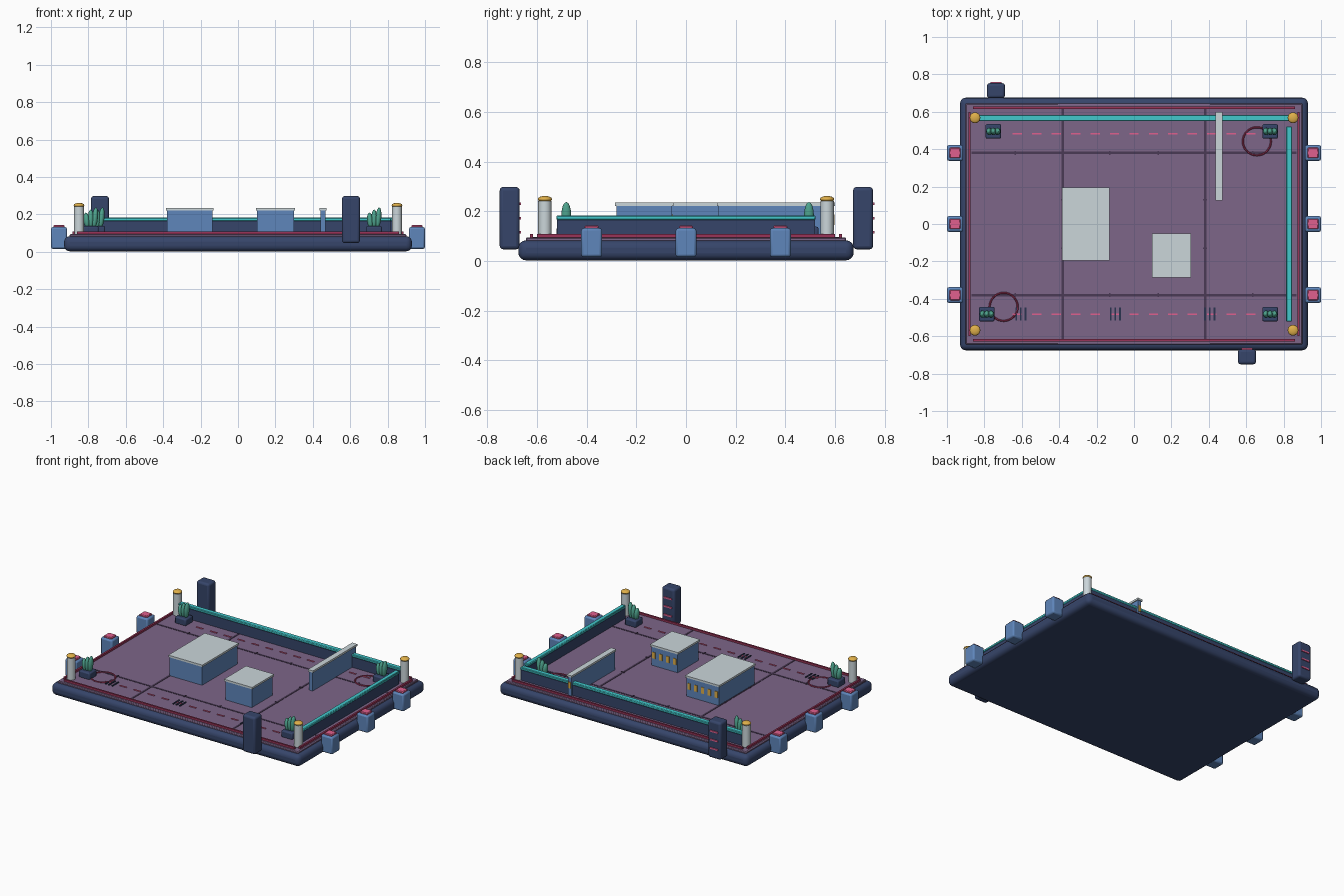
import bpy, math

if "Cube" in bpy.data.objects:
    bpy.data.objects.remove(bpy.data.objects["Cube"])

def mat(name, hexcol):
    m = bpy.data.materials.new(name)
    c = [int(hexcol[i:i + 2], 16) / 255 for i in (0, 2, 4)]
    m.diffuse_color = [((v + 0.055) / 1.055) ** 2.4 for v in c] + [1]
    m.use_nodes = True
    m.node_tree.nodes["Principled BSDF"].inputs["Base Color"].default_value = m.diffuse_color
    return m

NAVY, PLUM, SEAM = mat("navy", "36456A"), mat("plum", "7D6689"), mat("seam", "4A3A55")
BLUE, PALE, TEAL = mat("blue", "5F86BB"), mat("pale", "CBD6DA"), mat("teal", "42C8CC")
GREEN, GOLD, PINK = mat("green", "4FA58F"), mat("gold", "E0B04A"), mat("pink", "E0608F")
RED, DARK = mat("red", "9A3458"), mat("dark", "2A3350")
DECK = 0.095

def smooth(ob):
    bpy.ops.object.shade_smooth_by_angle(angle=math.radians(35))
    return ob

def finish(name, m):
    ob = bpy.context.object
    ob.name = name
    ob.data.materials.append(m)
    return ob

# box given by its x, y and z ranges
def box(name, x0, x1, y0, y1, z0, z1, m, bevel=0, seg=2):
    bpy.ops.mesh.primitive_cube_add(size=1, location=((x0 + x1) / 2, (y0 + y1) / 2, (z0 + z1) / 2))
    ob = finish(name, m)
    ob.scale = (x1 - x0, y1 - y0, z1 - z0)
    bpy.ops.object.transform_apply(location=False, rotation=False, scale=True)
    if bevel:
        b = ob.modifiers.new("bevel", 'BEVEL')
        b.width, b.segments = bevel, seg
        smooth(ob)
    return ob

def cbox(name, x, y, w, d, z0, z1, m, bevel=0, seg=2):
    return box(name, x - w / 2, x + w / 2, y - d / 2, y + d / 2, z0, z1, m, bevel, seg)

# base slab and deck
box("base", -0.93, 0.93, -0.675, 0.675, 0.003, 0.083, NAVY, 0.03, 4)
box("deck", -0.9, 0.9, -0.645, 0.645, 0.07, DECK, PLUM, 0.005, 1)

# deck seams and small tile marks
for s in (-0.38, 0.38):
    cbox("seam_long", 0, s, 1.74, 0.013, DECK - 0.01, DECK + 0.002, SEAM)
    cbox("seam_cross", s, 0, 0.013, 1.23, DECK - 0.01, DECK + 0.002, SEAM)
    for x in (-0.635, -0.13, 0.13, 0.635):
        cbox("seam_mark", x, s, 0.008, 0.022, DECK - 0.01, DECK + 0.004, SEAM)
    for y in (-0.13, 0.13):
        cbox("seam_mark", s, y, 0.022, 0.008, DECK - 0.01, DECK + 0.004, SEAM)

# border trim and lane dashes
for s in (-1, 1):
    cbox("border_long", 0, s * 0.622, 1.72, 0.012, DECK - 0.005, 0.108, RED)
    cbox("border_short", s * 0.88, 0, 0.012, 1.2, DECK - 0.005, 0.108, RED)
    for i in range(13):
        cbox("lane_dash", (i - 6) * 0.104, s * 0.482, 0.05, 0.009, DECK - 0.005, DECK + 0.004, PINK)

# floor rings
for x, y in ((0.657, 0.442), (-0.697, -0.443)):
    bpy.ops.mesh.primitive_torus_add(location=(x, y, DECK + 0.001), major_radius=0.075,
                                     minor_radius=0.005, major_segments=32, minor_segments=6)
    smooth(finish("floor_ring", RED))

# floor vents
for x in (-0.605, -0.1, 0.405):
    for i in (-1, 0, 1):
        cbox("vent_bar", x + i * 0.025, -0.482, 0.009, 0.07, DECK - 0.005, DECK + 0.005, DARK)

# buildings with roof plates and windows on the back face
def building(x0, x1, y0, y1, windows):
    box("building_body", x0 + 0.006, x1 - 0.006, y0 + 0.006, y1 - 0.006, DECK - 0.005, 0.223, BLUE)
    box("building_roof", x0, x1, y0, y1, 0.222, 0.235, PALE)
    step = (x1 - x0) / windows
    for i in range(windows):
        cbox("window", x0 + step * (i + 0.5), y1 - 0.006, min(0.022, step * 0.5), 0.008, 0.145, 0.187, GOLD)

building(-0.385, -0.13, -0.195, 0.195, 5)
building(0.095, 0.305, -0.285, -0.05, 4)
building(0.435, 0.473, 0.125, 0.6, 1)

# back and right walls with teal rails
box("back_wall", -0.83, 0.83, 0.552, 0.582, DECK - 0.005, 0.165, NAVY)
box("back_rail", -0.832, 0.832, 0.55, 0.584, 0.165, 0.183, TEAL, 0.004, 1)
box("right_wall", 0.816, 0.842, -0.52, 0.52, DECK - 0.005, 0.165, NAVY)
box("right_rail", 0.814, 0.845, -0.522, 0.522, 0.165, 0.183, TEAL, 0.004, 1)

# corner pillars with gold caps
for x in (-0.85, 0.85):
    for y in (-0.568, 0.568):
        bpy.ops.mesh.primitive_cylinder_add(vertices=12, radius=0.027, depth=0.15, location=(x, y, 0.167))
        smooth(finish("corner_pillar", PALE))
        bpy.ops.mesh.primitive_uv_sphere_add(segments=16, ring_count=8, radius=1, location=(x, y, 0.249))
        cap = finish("pillar_cap", GOLD)
        cap.scale = (0.029, 0.029, 0.013)
        smooth(cap)

# planters with leaf clumps
for x, y in ((-0.752, 0.495), (0.728, 0.495), (-0.787, -0.482), (0.728, -0.482)):
    cbox("planter", x, y, 0.083, 0.078, DECK - 0.005, 0.138, NAVY, 0.008)
    for dx, top in ((-0.022, 0.21), (0, 0.226), (0.022, 0.238)):
        h = (top - 0.125) / 2
        bpy.ops.mesh.primitive_uv_sphere_add(segments=12, ring_count=8, radius=1, location=(x + dx, y, 0.125 + h))
        leaf = finish("leaf", GREEN)
        leaf.scale = (0.016, 0.02, h)
        leaf.rotation_euler.y = 0.1 * dx / 0.022
        smooth(leaf)

# side bumpers with pink caps
for x in (-0.957, 0.957):
    for y in (-0.38, 0, 0.38):
        cbox("side_bumper", x, y, 0.086, 0.084, 0.016, 0.132, BLUE, 0.01)
        cbox("bumper_cap", x, y, 0.058, 0.056, 0.128, 0.143, PINK, 0.004, 1)

# ladder towers with rungs on the back face
for x, y in ((-0.738, 0.713), (0.604, -0.71)):
    cbox("tower", x, y, 0.096, 0.08, 0.047, 0.298, NAVY, 0.014, 3)
    for z in (0.115, 0.173, 0.231):
        cbox("tower_rung", x, y + 0.041, 0.06, 0.01, z - 0.005, z + 0.005, PINK)
